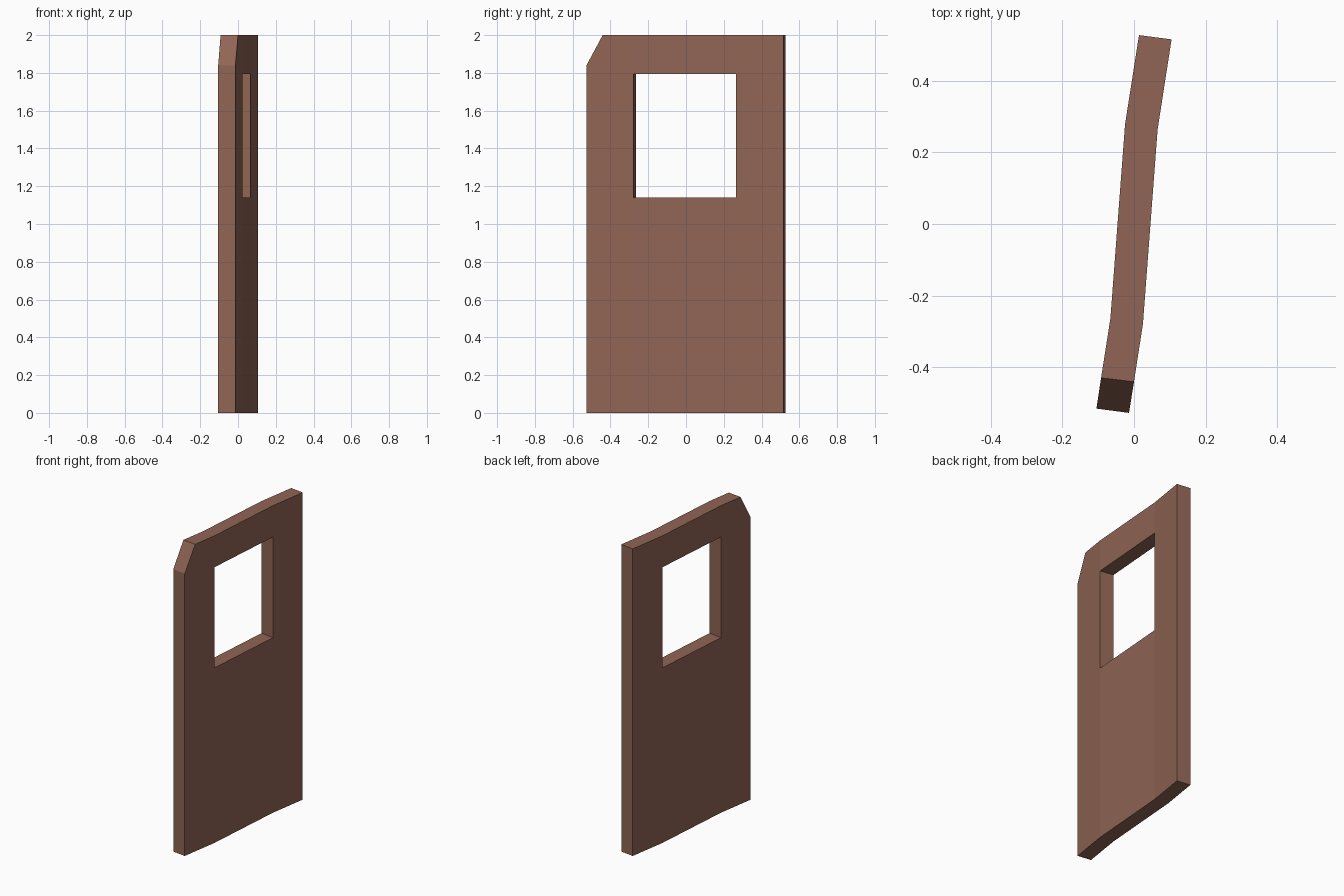
import bpy, bmesh

if "Cube" in bpy.data.objects:
    bpy.data.objects.remove(bpy.data.objects["Cube"])

# Plan of the bent panel: (right-hand point, left-hand point) at each station along y
half = [((-0.014, -0.528), (-0.105, -0.516)),
        ((0.0, -0.441), (-0.092, -0.43)),
        ((0.025, -0.279), (-0.066, -0.264))]
far = [((-l[0], -l[1]), (-r[0], -r[1])) for r, l in (half[2], half[0])]
stations = half + far

SILL, HEAD, CHAMFER, TOP = 1.14, 1.795, 1.838, 2.0

# Elevation panels as (station, height); the window fills the middle bay
panels = [
    [(0, 0), (2, 0), (2, SILL), (2, HEAD), (2, TOP), (1, TOP), (0, CHAMFER)],
    [(2, 0), (3, 0), (3, SILL), (2, SILL)],
    [(2, HEAD), (3, HEAD), (3, TOP), (2, TOP)],
    [(3, 0), (4, 0), (4, TOP), (3, TOP), (3, HEAD), (3, SILL)],
]

bm = bmesh.new()
verts = {}


def vert(side, station, z):
    key = (side, station, z)
    if key not in verts:
        verts[key] = bm.verts.new((*stations[station][side], z))
    return verts[key]


# Two broad skins
edges = set()
for p in panels:
    bm.faces.new([vert(0, *q) for q in p])
    bm.faces.new([vert(1, *q) for q in reversed(p)])
    edges.update(zip(p, p[1:] + p[:1]))

# Rim and window reveals: bridge every edge that belongs to one panel only
for a, b in edges:
    if (b, a) not in edges:
        bm.faces.new([vert(0, *b), vert(0, *a), vert(1, *a), vert(1, *b)])

bmesh.ops.recalc_face_normals(bm, faces=bm.faces[:])
mesh = bpy.data.meshes.new("door_panel")
bm.to_mesh(mesh)
bm.free()

door = bpy.data.objects.new("door_panel", mesh)
bpy.context.collection.objects.link(door)

# Brown finish
brown = bpy.data.materials.new("brown")
brown.diffuse_color = (0.28, 0.13, 0.09, 1)
brown.use_nodes = True
brown.node_tree.nodes["Principled BSDF"].inputs["Base Color"].default_value = brown.diffuse_color
mesh.materials.append(brown)
